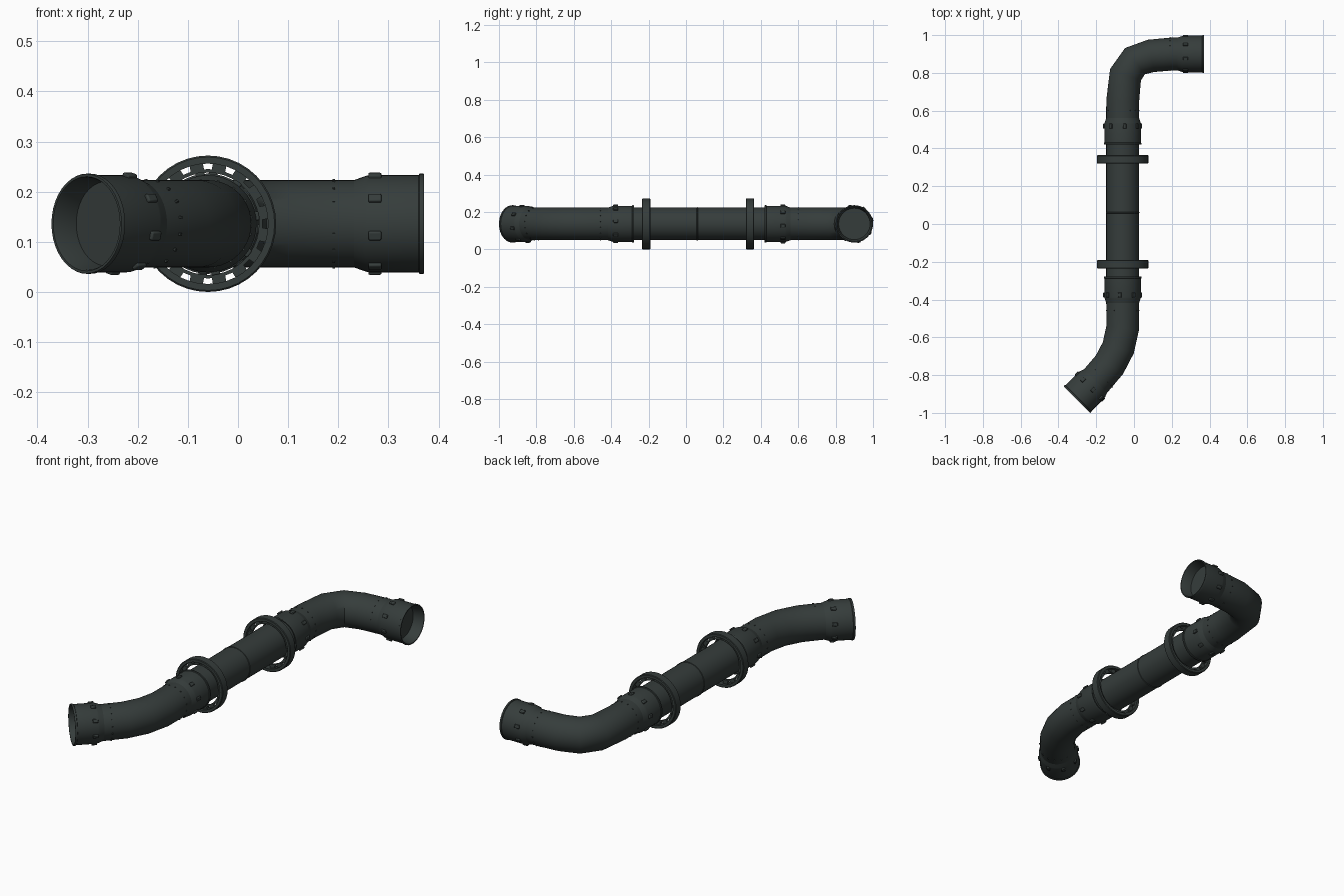
import bpy, bmesh
from math import sin, cos, pi, radians
from mathutils import Vector, Matrix

cube = bpy.data.objects.get("Cube")
if cube:
    bpy.data.objects.remove(cube, do_unlink=True)

AXIS_X, AXIS_Z = -0.06, 0.136
PIPE_R = 0.087
SIDES = 40
UP = Vector((0, 0, 1))

metal = bpy.data.materials.new("dark_grey_green_metal")
metal.use_nodes = True
metal.diffuse_color = (0.036, 0.046, 0.044, 1)
metal.node_tree.nodes["Principled BSDF"].inputs["Base Color"].default_value = metal.diffuse_color


def finish(name, bm, bevel=0):
    bmesh.ops.recalc_face_normals(bm, faces=bm.faces)
    mesh = bpy.data.meshes.new(name)
    bm.to_mesh(mesh)
    bm.free()
    obj = bpy.data.objects.new(name, mesh)
    bpy.context.collection.objects.link(obj)
    mesh.materials.append(metal)
    if bevel:
        mod = obj.modifiers.new("Bevel", "BEVEL")
        mod.width, mod.segments = bevel, 2
    bpy.ops.object.select_all(action="DESELECT")
    obj.select_set(True)
    bpy.context.view_layer.objects.active = obj
    bpy.ops.object.shade_smooth_by_angle(angle=radians(35))
    return obj


def loft(name, rings, closed=False, cap_start=False):
    """Skin circles given as (centre, horizontal direction, radius)."""
    bm = bmesh.new()
    loops = []
    for c, t, r in rings:
        side = t.cross(UP).normalized()
        loops.append([bm.verts.new(c + r * (side * cos(a) + UP * sin(a)))
                      for a in (2 * pi * i / SIDES for i in range(SIDES))])
    pairs = list(zip(loops, loops[1:]))
    if closed:
        pairs.append((loops[-1], loops[0]))
    for a, b in pairs:
        for i in range(SIDES):
            j = (i + 1) % SIDES
            bm.faces.new((a[i], a[j], b[j], b[i]))
    if cap_start:
        bm.faces.new(loops[0])
    return finish(name, bm)


def lathe(name, start, t, profile, **kw):
    return loft(name, [(start + t * d, t, r) for d, r in profile], **kw)


def sweep(name, points):
    pts = [Vector((x, y, AXIS_Z)) for x, y in points]
    rings = []
    for i, p in enumerate(pts):
        before = (p - pts[i - 1]).normalized() if i else Vector()
        after = (pts[i + 1] - p).normalized() if i + 1 < len(pts) else Vector()
        rings.append((p, (before + after).normalized(), PIPE_R))
    return loft(name, rings)


def blocks(name, centre, t, side, radius, count, offset, size, bevel=0):
    """Ring of boxes; size is along the pipe, around it and outward."""
    bm = bmesh.new()
    for k in range(count):
        a = radians(offset) + 2 * pi * k / count
        out = side * cos(a) + UP * sin(a)
        rot = Matrix((t, out.cross(t), out)).transposed().to_4x4()
        place = Matrix.Translation(centre + out * radius) @ rot
        bmesh.ops.create_cube(bm, size=1, matrix=place @ Matrix.Diagonal((*size, 1)))
    return finish(name, bm, bevel)


# Bell socket: recessed plug, rim, body, taper onto the pipe
BELL = [(0.055, 0.084), (0.004, 0.092), (0, 0.094), (0, 0.099), (0.002, 0.1),
        (0.009, 0.1), (0.011, 0.097), (0.11, 0.097), (0.117, 0.095), (0.14, PIPE_R)]


def bell(name, x, y, t, side, offset):
    start, t, side = Vector((x, y, AXIS_Z)), Vector(t).normalized(), Vector(side).normalized()
    lathe(name + "_socket", start, t, BELL, cap_start=True)
    blocks(name + "_studs", start + t * 0.098, t, side, 0.098, 8, offset,
           (0.026, 0.018, 0.011), 0.003)
    blocks(name + "_rivets", start + t * 0.18, t, side, PIPE_R, 16, offset,
           (0.005, 0.005, 0.005))


bell("front_end", -0.302, -0.93, (1, 1, 0), (1, -1, 0), 31)
bell("front_inner", AXIS_X, -0.278, (0, -1, 0), (1, 0, 0), 9)
bell("back_inner", AXIS_X, 0.42, (0, 1, 0), (1, 0, 0), 39)
bell("back_end", 0.371, 0.9, (-1, 0, 0), (0, -1, 0), 31)

# Pipes
sweep("straight_pipe", [(AXIS_X, -0.3), (AXIS_X, 0.44)])
sweep("front_elbow", [(AXIS_X, -0.4), (AXIS_X, -0.55), (-0.083, -0.655),
                      (-0.13, -0.745), (-0.203, -0.831), (-0.225, -0.853)])
sweep("back_elbow", [(AXIS_X, 0.54), (AXIS_X, 0.65), (-0.045, 0.79), (0.005, 0.862),
                     (0.09, 0.89), (0.2, 0.9), (0.25, 0.9)])

# Weld seam in the middle of the straight pipe
Y = Vector((0, 1, 0))
lathe("weld_seam", Vector((AXIS_X, 0.06, AXIS_Z)), Y,
      [(-0.004, PIPE_R - 0.001), (-0.002, 0.0895), (0.002, 0.0895), (0.004, PIPE_R - 0.001)])

# Slotted flange rings: outer band, thin hub, short webs
for name, y in (("front_flange", -0.213), ("back_flange", 0.342)):
    c = Vector((AXIS_X, y, AXIS_Z))
    lathe(name + "_band", c, Y, [(-0.022, 0.12), (-0.022, 0.133), (-0.019, 0.136),
                                 (0.019, 0.136), (0.022, 0.133), (0.022, 0.12)], closed=True)
    lathe(name + "_hub", c, Y, [(-0.008, 0.102), (-0.008, 0.109),
                                (0.008, 0.109), (0.008, 0.102)], closed=True)
    blocks(name + "_webs", c, Y, Vector((1, 0, 0)), 0.1145, 16, 11.25, (0.016, 0.027, 0.017))
